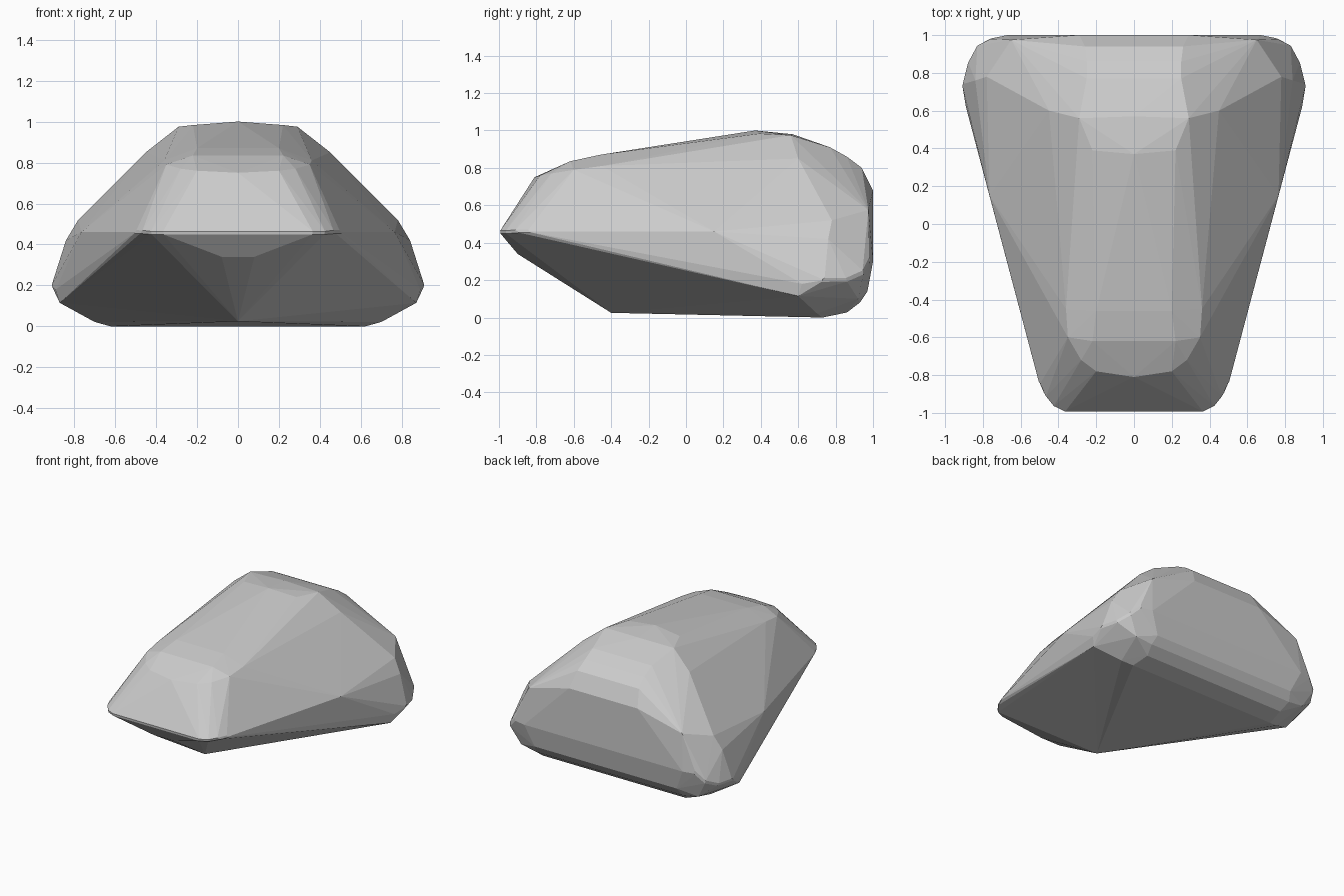
import bpy, bmesh

if "Cube" in bpy.data.objects:
    bpy.data.objects.remove(bpy.data.objects["Cube"])

# Half outlines (x >= 0); the body is the faceted convex skin around them
nose = [(.37, -1, .455), (.43, -.97, .455), (.47, -.92, .46), (.5, -.85, .46),
        (.08, -.9, .34)]
hood = [(0, -.81, .75), (.2, -.78, .76), (.28, -.72, .77), (.35, -.6, .79),
        (.2, -.46, .87), (.36, -.45, .81), (.22, -.62, .835)]
crown = [(0, .37, 1), (.22, .39, .983), (.29, .56, .975), (0, .57, .98),
         (.45, .6, .85), (.25, .77, .91), (.25, .86, .86), (.26, .94, .8)]
flank = [(.765, .15, .46), (.78, .78, .52), (.84, .76, .42), (.89, .62, .18),
         (.91, .74, .2), (.87, .6, .115), (.88, .86, .2)]
rear = [(.29, 1, .68), (.65, .975, .575), (.67, 1, .3), (.77, .98, .3),
        (.83, .95, .24), (.6, .97, .14), (.75, .92, .1)]
base = [(0, -.4, .025), (.62, .73, 0), (.7, .7, .022), (.6, .86, .027),
        (.62, .93, .08)]

bm = bmesh.new()
for section in (nose, hood, crown, flank, rear, base):
    for x, y, z in section:
        for sx in ((x, -x) if x else (0,)):
            bm.verts.new((sx, y, z))
hull = bmesh.ops.convex_hull(bm, input=bm.verts)
# Drop points left inside the skin
bmesh.ops.delete(bm, geom=[v for v in bm.verts if not v.link_faces], context='VERTS')
bmesh.ops.recalc_face_normals(bm, faces=bm.faces)

mesh = bpy.data.meshes.new("faceted_rock")
bm.to_mesh(mesh)
bm.free()
rock = bpy.data.objects.new("faceted_rock", mesh)
bpy.context.collection.objects.link(rock)

# Slightly worn edges
bevel = rock.modifiers.new("worn_edges", 'BEVEL')
bevel.width = .012
bevel.segments = 1
bevel.limit_method = 'ANGLE'
bevel.angle_limit = .6
